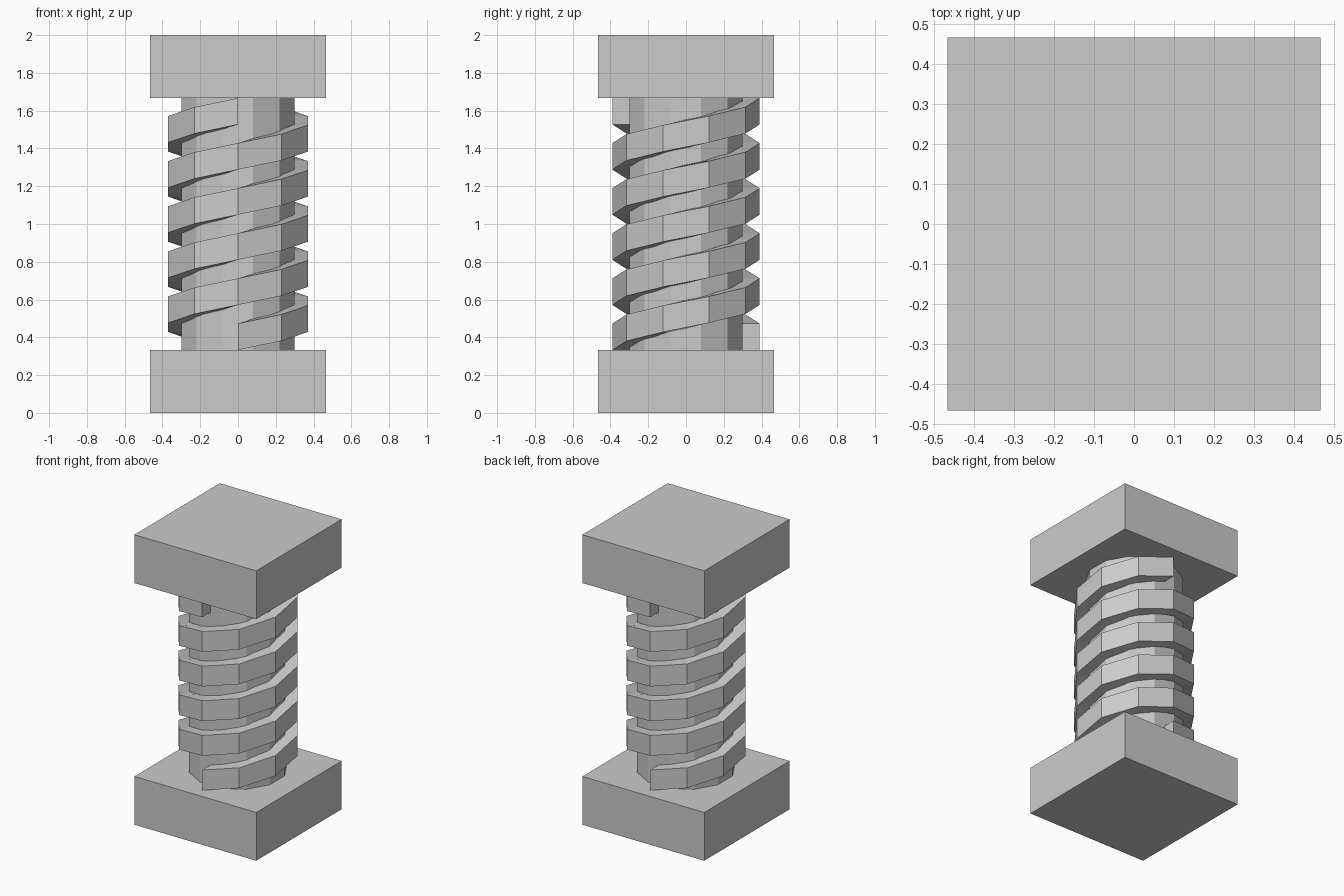
import bpy, bmesh, math
from mathutils import Matrix

if "Cube" in bpy.data.objects:
    bpy.data.objects.remove(bpy.data.objects["Cube"])

grey = bpy.data.materials.new("plain grey")
grey.diffuse_color = (0.6, 0.6, 0.6, 1)
grey.use_nodes = True
grey.node_tree.nodes["Principled BSDF"].inputs["Base Color"].default_value = grey.diffuse_color

BLOCK_H, HALF = 0.333, 0.465
SHAFT_H = 2 - 2 * BLOCK_H


def finish(name, bm):
    bmesh.ops.recalc_face_normals(bm, faces=bm.faces)
    mesh = bpy.data.meshes.new(name)
    bm.to_mesh(mesh)
    bm.free()
    mesh.materials.append(grey)
    bpy.context.collection.objects.link(bpy.data.objects.new(name, mesh))


def block(name, z):
    bm = bmesh.new()
    size = Matrix.Diagonal((2 * HALF, 2 * HALF, BLOCK_H, 1))
    bmesh.ops.create_cube(bm, size=1, matrix=Matrix.Translation((0, 0, z)) @ size)
    finish(name, bm)


def thread(name, start, r_in=0.26, r_out=0.39, height=0.14, steps=25):
    # Square section swept up a ten-sided helix, two and a half turns
    bm = bmesh.new()
    rise = (SHAFT_H - height) / steps
    rings = []
    for i in range(steps + 1):
        a = start + i * math.tau / 10
        z = BLOCK_H + i * rise
        rings.append([bm.verts.new((r * math.cos(a), r * math.sin(a), z + dz))
                      for r, dz in ((r_in, 0), (r_out, 0), (r_out, height), (r_in, height))])
    for p, q in zip(rings, rings[1:]):
        for k in range(4):
            n = (k + 1) % 4
            bm.faces.new((p[k], p[n], q[n], q[k]))
    bm.faces.new(rings[0])
    bm.faces.new(rings[-1])
    finish(name, bm)


# End blocks
block("bottom_block", BLOCK_H / 2)
block("top_block", 2 - BLOCK_H / 2)

# Twelve-sided core, flat sides facing the axes
bm = bmesh.new()
bmesh.ops.create_cone(bm, cap_ends=True, segments=12, radius1=0.31, radius2=0.31, depth=SHAFT_H,
                      matrix=Matrix.Translation((0, 0, 1)) @ Matrix.Rotation(math.radians(15), 4, 'Z'))
finish("shaft_core", bm)

# Two interleaved threads starting at front and back
thread("front_thread", -math.pi / 2)
thread("back_thread", math.pi / 2)
